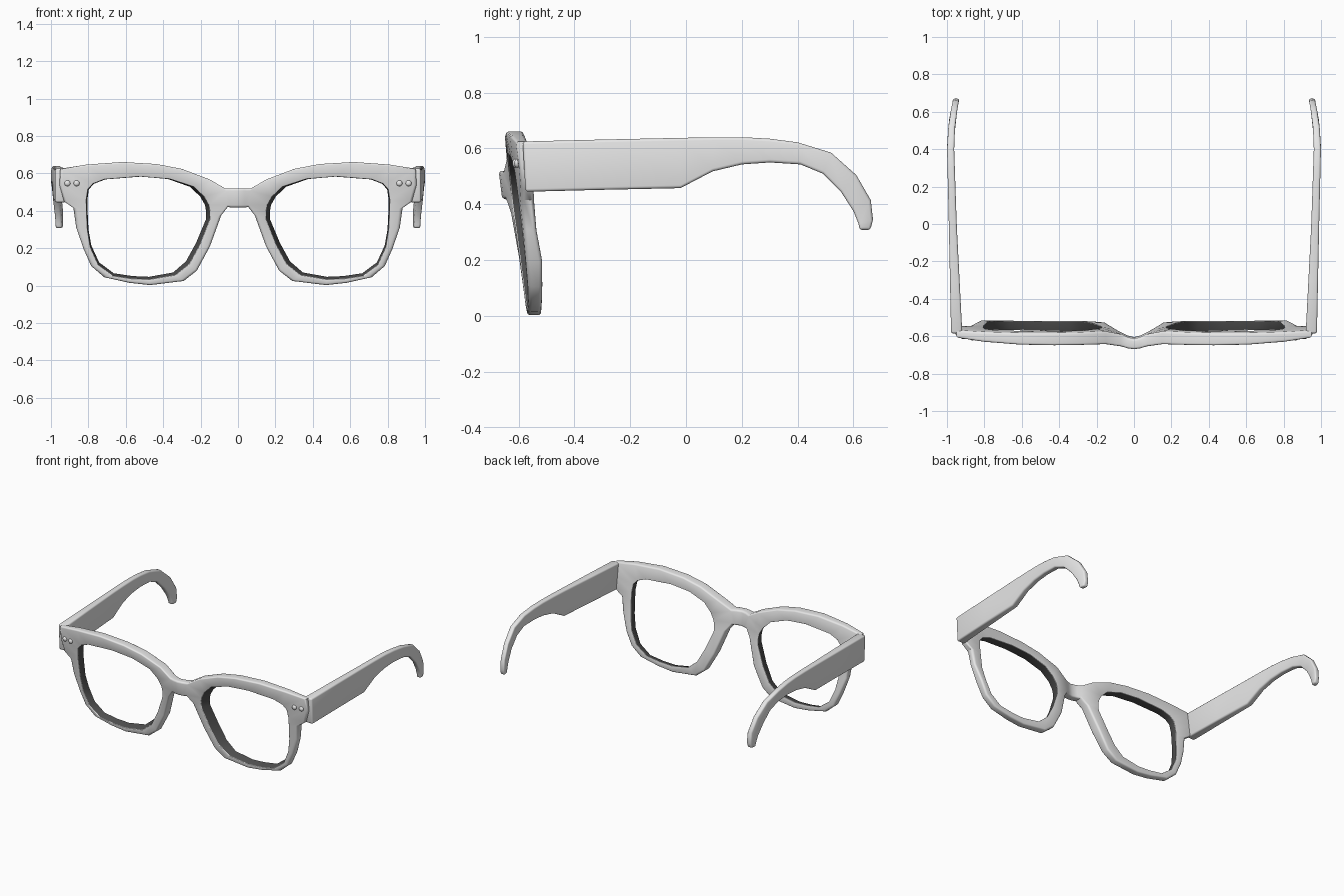
import bpy, bmesh, math

if "Cube" in bpy.data.objects:
    bpy.data.objects.remove(bpy.data.objects["Cube"])


def material(name, v):
    m = bpy.data.materials.new(name)
    m.diffuse_color = (v, v, v, 1)
    m.use_nodes = True
    m.node_tree.nodes["Principled BSDF"].inputs["Base Color"].default_value = m.diffuse_color
    return m


grey = material("light grey", 0.8)
dark = material("dark grey", 0.08)


def lerp_table(t, table):
    """Piecewise linear lookup in a list of (key, value)."""
    if t <= table[0][0]:
        return table[0][1]
    for (a, va), (b, vb) in zip(table, table[1:]):
        if t <= b:
            return va + (vb - va) * (t - a) / (b - a)
    return table[-1][1]


def finish(name, bm, bevel=0.0, limit='ANGLE'):
    """Mirror across x, round the edges and shade smooth."""
    bmesh.ops.recalc_face_normals(bm, faces=bm.faces)
    mesh = bpy.data.meshes.new(name)
    bm.to_mesh(mesh)
    bm.free()
    mesh.materials.append(grey)
    mesh.materials.append(dark)
    ob = bpy.data.objects.new(name, mesh)
    bpy.context.collection.objects.link(ob)
    mirror = ob.modifiers.new("mirror", 'MIRROR')
    mirror.use_clip = True
    if bevel:
        b = ob.modifiers.new("round", 'BEVEL')
        b.width = bevel
        b.segments = 3
        b.limit_method = limit
        b.angle_limit = math.radians(48)
        b.material = 0
    bpy.ops.object.select_all(action='DESELECT')
    ob.select_set(True)
    bpy.context.view_layer.objects.active = ob
    bpy.ops.object.convert(target='MESH')
    bpy.ops.object.shade_smooth_by_angle(angle=math.radians(45))
    return ob


# Depth of the tilted, gently wrapped front
def front_y(x, z):
    return -0.57 - 0.125 * z + 0.04 * (x / 0.95) ** 4 - 0.036 * math.exp(-(x / 0.09) ** 2)


BACK = [(0, -0.52), (0.19, -0.52), (0.29, -0.542), (0.44, -0.555), (0.66, -0.585)]


def back_y(x, z):
    return lerp_table(z, BACK) + 0.012 * (x / 0.95) ** 4 - 0.05 * math.exp(-(x / 0.08) ** 2)


# Rim: outer x, z and inner x, z, from bridge top round to bridge bottom
RIM = [
    (0.07, 0.52, 0.155, 0.43), (0.15, 0.567, 0.18, 0.475), (0.30, 0.624, 0.235, 0.528),
    (0.435, 0.65, 0.365, 0.57), (0.62, 0.661, 0.525, 0.583), (0.81, 0.647, 0.715, 0.568),
    (0.95, 0.625, 0.775, 0.545), (0.955, 0.54, 0.803, 0.515), (0.93, 0.45, 0.811, 0.46),
    (0.88, 0.415, 0.81, 0.40), (0.865, 0.31, 0.805, 0.30), (0.825, 0.195, 0.79, 0.205),
    (0.785, 0.105, 0.748, 0.11), (0.715, 0.045, 0.67, 0.052), (0.58, 0.015, 0.57, 0.037),
    (0.47, 0.003, 0.475, 0.033), (0.29, 0.025, 0.335, 0.056), (0.22, 0.08, 0.26, 0.115),
    (0.15, 0.21, 0.203, 0.22), (0.09, 0.375, 0.15, 0.355), (0.055, 0.42, 0.149, 0.395),
]
CX, CZ = 0.48, 0.31   # lens opening centre

bm = bmesh.new()
weight = bm.edges.layers.float.new("bevel_weight_edge")


def front_back(x, z, opening=False):
    bx, bz = x, z
    if opening:   # the opening narrows to the back on the nose side and below
        bx += 0.022 * min(1, (CX - x) / 0.25) if x < CX else -0.006
        bz += 0.015 * min(1, (CZ - z) / 0.15) if z < CZ else 0.0
    return (bm.verts.new((x, front_y(x, z), z)),
            bm.verts.new((bx, back_y(bx, bz), bz)))


def soften(a, b, w):
    bm.edges.get((a, b))[weight] = w


outer = [front_back(p[0], p[1]) for p in RIM]
inner = [front_back(p[2], p[3], True) for p in RIM]
n = len(RIM)
for i in range(n):
    j = (i + 1) % n
    for s in (0, 1):
        bm.faces.new((outer[i][s], outer[j][s], inner[j][s], inner[i][s]))
    # dark inner wall of the opening
    wall = bm.faces.new((inner[i][0], inner[j][0], inner[j][1], inner[i][1]))
    wall.material_index = 1
    if j:
        bm.faces.new((outer[i][0], outer[j][0], outer[j][1], outer[i][1]))
    for s in (0, 1):
        soften(inner[i][s], inner[j][s], 0.3)
        if j:
            soften(outer[i][s], outer[j][s], 1.0)

# Bridge half, continuing the rim to the centre plane
top, bottom = outer[0], outer[-1]
for x in (0.035, 0.0):
    t, b = front_back(x, 0.52), front_back(x, 0.418)
    for s in (0, 1):
        bm.faces.new((top[s], t[s], b[s], bottom[s]))
    bm.faces.new((top[0], t[0], t[1], top[1]))
    bm.faces.new((bottom[0], b[0], b[1], bottom[1]))
    for s in (0, 1):
        soften(top[s], t[s], 1.0)
        soften(bottom[s], b[s], 1.0)
    top, bottom = t, b
finish("front_frame", bm, 0.017, 'WEIGHT')

# Temples: top y, z and bottom y, z, from hinge to ear tip
TEMPLE = [
    (-0.585, 0.625, -0.575, 0.445), (-0.3, 0.632, -0.3, 0.452), (-0.02, 0.638, -0.02, 0.458),
    (0.10, 0.64, 0.095, 0.518), (0.21, 0.64, 0.20, 0.543), (0.30, 0.635, 0.30, 0.55),
    (0.40, 0.622, 0.41, 0.543), (0.52, 0.585, 0.49, 0.51), (0.61, 0.505, 0.555, 0.445),
    (0.662, 0.415, 0.60, 0.375), (0.67, 0.345, 0.618, 0.33), (0.66, 0.308, 0.622, 0.308),
]
OUT = [(-0.585, 0.978), (0, 0.99), (0.42, 1.0), (0.55, 0.99), (0.67, 0.967)]
IN = [(-0.585, 0.918), (0, 0.948), (0.42, 0.962), (0.55, 0.955), (0.67, 0.934)]

bm = bmesh.new()
prev = None
for yt, zt, yb, zb in TEMPLE:
    ring = [bm.verts.new((lerp_table(y, tab), y, z))
            for y, z, tab in ((yt, zt, OUT), (yb, zb, OUT), (yb, zb, IN), (yt, zt, IN))]
    if prev:
        for k in range(4):
            m = (k + 1) % 4
            bm.faces.new((prev[k], prev[m], ring[m], ring[k]))
    else:
        bm.faces.new(ring)
    prev = ring
bm.faces.new(prev)
finish("temples", bm, 0.01)

# Paired rivets on the end pieces
bm = bmesh.new()
for x in (0.863, 0.912):
    dome = bmesh.ops.create_uvsphere(bm, u_segments=16, v_segments=8, radius=0.016)["verts"]
    bmesh.ops.scale(bm, vec=(1, 0.7, 1), verts=dome)
    bmesh.ops.translate(bm, vec=(x, front_y(x, 0.547), 0.547), verts=dome)
finish("rivets", bm)
